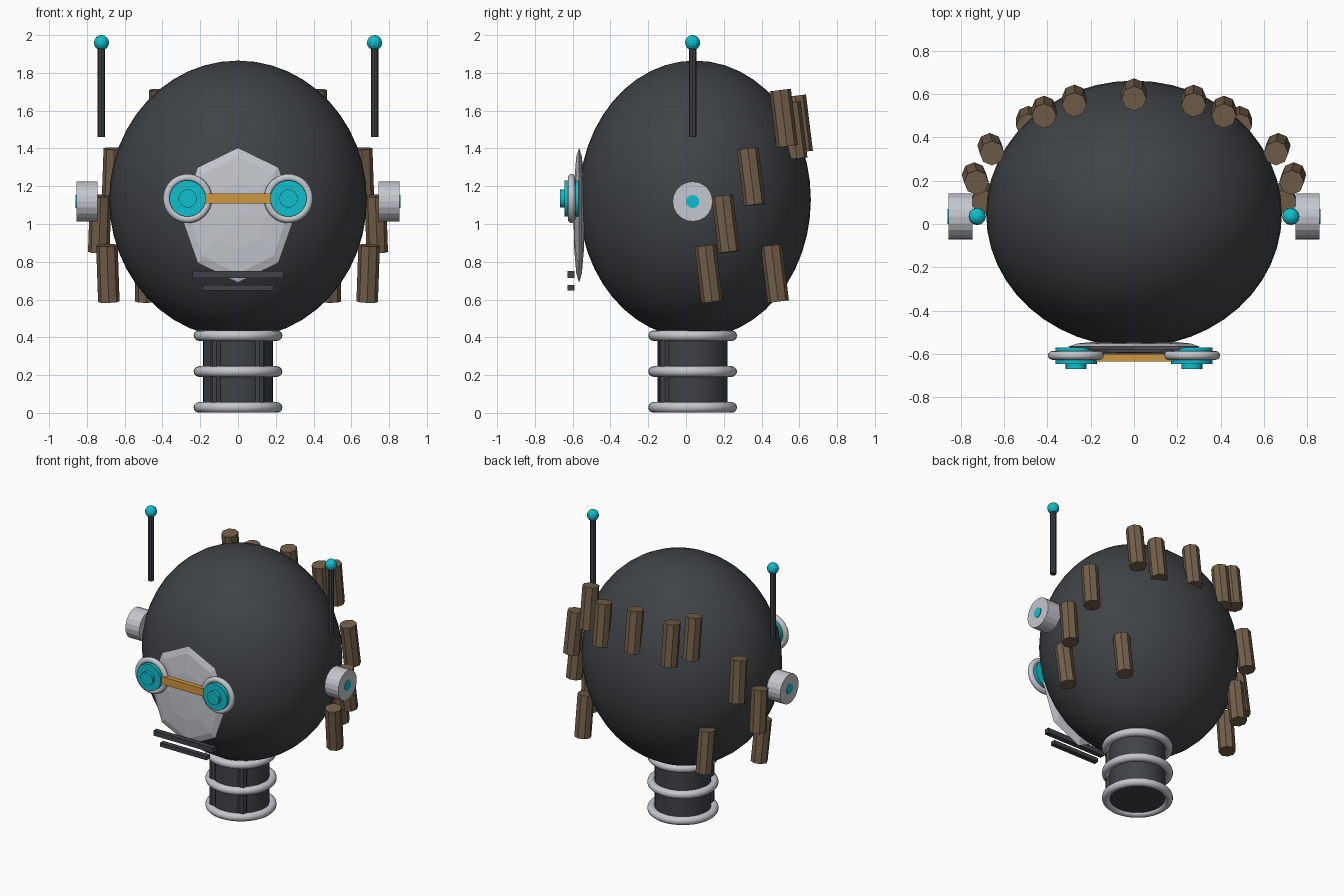
import bpy
from math import radians, pi, sin, cos

cube = bpy.data.objects.get("Cube")
if cube:
    bpy.data.objects.remove(cube, do_unlink=True)


def material(name, rgb):
    m = bpy.data.materials.new(name)
    m.use_nodes = True
    m.diffuse_color = (*rgb, 1)
    m.node_tree.nodes["Principled BSDF"].inputs["Base Color"].default_value = (*rgb, 1)
    return m


CHARCOAL = material("charcoal", (0.05, 0.056, 0.062))
SILVER = material("silver", (0.55, 0.57, 0.61))
CYAN = material("cyan", (0.005, 0.52, 0.61))
AMBER = material("amber", (0.62, 0.31, 0.05))
BROWN = material("brown", (0.17, 0.115, 0.068))

AXIS_Y = (pi / 2, 0, 0)
AXIS_X = (0, pi / 2, 0)


def finish(name, mat, smooth):
    ob = bpy.context.object
    ob.name = name
    ob.data.materials.append(mat)
    if smooth:
        bpy.ops.object.shade_smooth_by_angle(angle=radians(smooth))
    return ob


def cylinder(name, mat, loc, r, depth, rot=(0, 0, 0), sides=24, smooth=0):
    bpy.ops.mesh.primitive_cylinder_add(vertices=sides, radius=r, depth=depth, location=loc, rotation=rot)
    return finish(name, mat, smooth)


def ball(name, mat, loc, scale, segments, rings, rot=(0, 0, 0), smooth=0):
    bpy.ops.mesh.primitive_uv_sphere_add(segments=segments, ring_count=rings, radius=1, location=loc, rotation=rot)
    bpy.context.object.scale = scale
    return finish(name, mat, smooth)


def ring(name, loc, major, minor, rot=(0, 0, 0)):
    bpy.ops.mesh.primitive_torus_add(major_radius=major, minor_radius=minor, major_segments=40,
                                     minor_segments=12, location=loc, rotation=rot)
    return finish(name, SILVER, 60)


def box(name, mat, loc, size):
    bpy.ops.mesh.primitive_cube_add(size=1, location=loc)
    bpy.context.object.scale = size
    return finish(name, mat, 0)


MID = 0.035  # depth of the neck, ears and antennas

# Head and faceted face plate
ball("head", CHARCOAL, (0, 0.047, 1.13), (0.682, 0.614, 0.735), 48, 24, smooth=60)
ball("face_plate", SILVER, (0, -0.566, 1.047), (0.303, 0.357, 0.03), 8, 6, rot=AXIS_Y)

# Neck with rings and front cables
cylinder("neck", CHARCOAL, (0, MID, 0.23), 0.186, 0.42, sides=32, smooth=30)
for i in range(3):
    ring("neck_ring", (0, MID, 0.029 + 0.19 * i), 0.207, 0.028)
for s in (-1, 1):
    cylinder("neck_cable", CHARCOAL, (s * 0.115, MID - 0.145, 0.22), 0.03, 0.38, sides=8)

# Mouth bars and nose bridge
box("mouth_bar_upper", CHARCOAL, (0, -0.609, 0.732), (0.48, 0.036, 0.036))
box("mouth_bar_lower", CHARCOAL, (0, -0.609, 0.662), (0.375, 0.036, 0.028))
box("bridge", AMBER, (0, -0.616, 1.135), (0.4, 0.034, 0.055))

# Eyes, ears and antennas on both sides
for s, side in ((-1, "right"), (1, "left")):
    x = s * 0.267
    ring(side + "_eye_rim", (x, -0.606, 1.135), 0.11, 0.02, AXIS_Y)
    cylinder(side + "_eye", CYAN, (x, -0.607, 1.135), 0.096, 0.075, AXIS_Y, 32, 30)
    cylinder(side + "_pupil", CYAN, (x, -0.63, 1.135), 0.048, 0.076, AXIS_Y, 24, 30)
    cylinder(side + "_ear", SILVER, (s * 0.8, MID, 1.119), 0.106, 0.11, AXIS_X, 20)
    cylinder(side + "_ear_light", CYAN, (s * 0.82, MID, 1.119), 0.035, 0.08, AXIS_X, 16)
    cylinder(side + "_antenna", CHARCOAL, (s * 0.723, MID, 1.7), 0.02, 0.48, sides=8)
    ball(side + "_antenna_tip", CYAN, (s * 0.723, MID, 1.96), (0.04,) * 3, 12, 8)


# Hair tufts: x, y, z of the middle and the sideways lean in degrees
def tuft(x, y, z, lean):
    cylinder("hair_tuft", BROWN, (x, y, z), 0.057, 0.3, (radians(7), radians(lean), 0), 8)


tuft(0, 0.597, 1.53, 0)
for x, y, z, lean in ((0.275, 0.568, 1.495, 0), (0.415, 0.517, 1.56, 0), (0.66, 0.345, 1.25, -2),
                      (0.732, 0.21, 1, -2), (0.689, 0.12, 0.738, 2), (0.487, 0.47, 0.738, 0)):
    for s in (-1, 1):
        tuft(s * x, y, z, s * lean)
